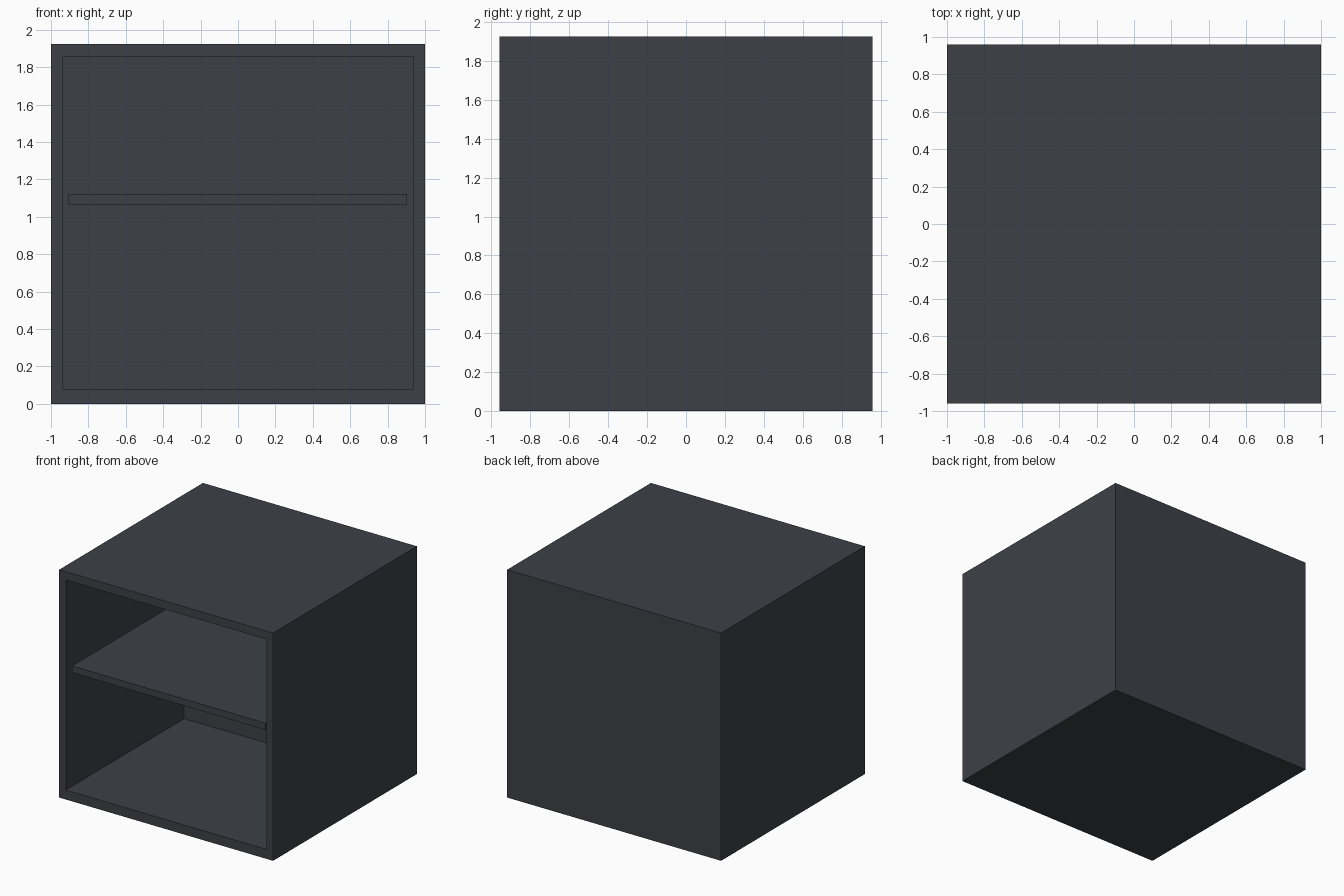
import bpy

if "Cube" in bpy.data.objects:
    bpy.data.objects.remove(bpy.data.objects["Cube"])

# Single dark grey colour
mat = bpy.data.materials.new("dark slate grey")
mat.diffuse_color = (0.046, 0.053, 0.062, 1.0)
mat.use_nodes = True
mat.node_tree.nodes["Principled BSDF"].inputs["Base Color"].default_value = mat.diffuse_color

W, D, H = 1.0, 0.96, 1.925           # half width, half depth, height
IN_X, IN_Z0, IN_Z1 = 0.938, 0.08, 1.855   # opening
BACK_Y = 0.62                         # inner back wall


def box(name, lo, hi):
    """Axis-aligned box from its two opposite corners."""
    centre = [(a + b) / 2 for a, b in zip(lo, hi)]
    bpy.ops.mesh.primitive_cube_add(size=1, location=centre)
    ob = bpy.context.object
    ob.name = name
    ob.scale = [b - a for a, b in zip(lo, hi)]
    bpy.ops.object.transform_apply(location=False, rotation=False, scale=True)
    ob.data.materials.append(mat)
    return ob


# Cabinet shell: a block whose front face is inset and pushed in
shell = box("cabinet_shell", (-W, -D, 0), (W, D, H))
cutter = box("opening_cutter", (-IN_X, -D - 0.2, IN_Z0), (IN_X, BACK_Y, IN_Z1))
mod = shell.modifiers.new("opening", 'BOOLEAN')
mod.operation = 'DIFFERENCE'
mod.solver = 'EXACT'
mod.object = cutter
bpy.context.view_layer.objects.active = shell
bpy.ops.object.modifier_apply(modifier=mod.name)
bpy.data.objects.remove(cutter, do_unlink=True)

# Shelf, set slightly back from the front and clear of the side walls
box("shelf", (-0.907, -0.92, 1.065), (0.903, BACK_Y, 1.122))
